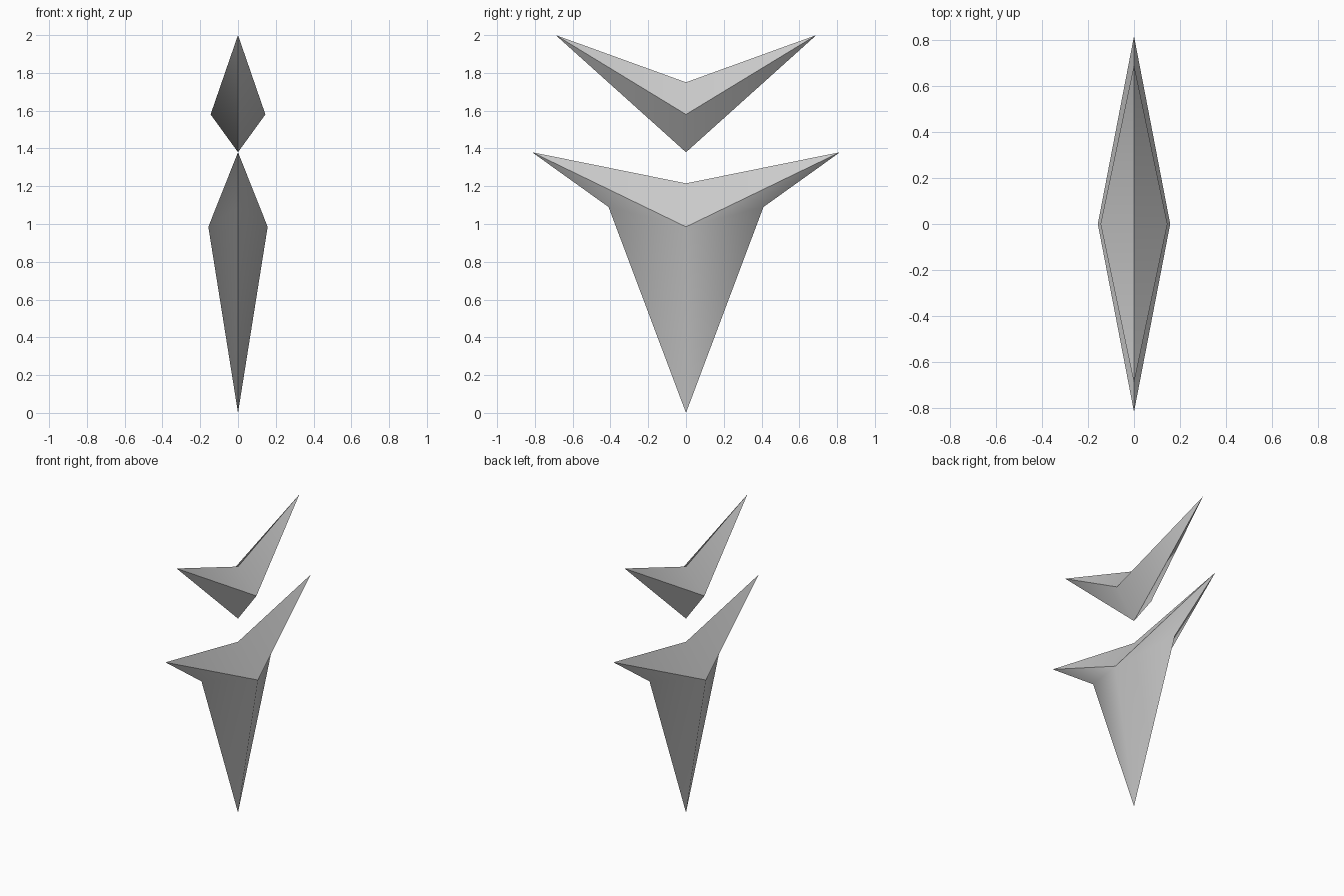
import bpy, bmesh
from math import radians

if "Cube" in bpy.data.objects:
    bpy.data.objects.remove(bpy.data.objects["Cube"])


def faceted_blade(name, outline, peak_x, peak_z):
    """Fan a (y, z) outline out to a raised peak on each side."""
    bm = bmesh.new()
    rim = [bm.verts.new((0, y, z)) for y, z in outline]
    for side in (1, -1):
        peak = bm.verts.new((side * peak_x, 0, peak_z))
        for a, b in zip(rim, rim[1:] + rim[:1]):
            bm.faces.new((a, b, peak))
    bmesh.ops.recalc_face_normals(bm, faces=bm.faces)
    mesh = bpy.data.meshes.new(name)
    bm.to_mesh(mesh)
    bm.free()
    obj = bpy.data.objects.new(name, mesh)
    bpy.context.collection.objects.link(obj)
    # Soft facets, crisp rim
    bpy.ops.object.select_all(action='DESELECT')
    obj.select_set(True)
    bpy.context.view_layer.objects.active = obj
    bpy.ops.object.shade_smooth_by_angle(angle=radians(60))
    return obj


# Upper chevron with two raised wing tips
faceted_blade("upper_chevron",
              [(0, 1.38), (0.69, 2.0), (0, 1.75), (-0.69, 2.0)],
              0.145, 1.58)

# Lower winged spike
faceted_blade("lower_spike",
              [(0, 0), (0.41, 1.09), (0.815, 1.38), (0, 1.215),
               (-0.815, 1.38), (-0.41, 1.09)],
              0.157, 0.985)
